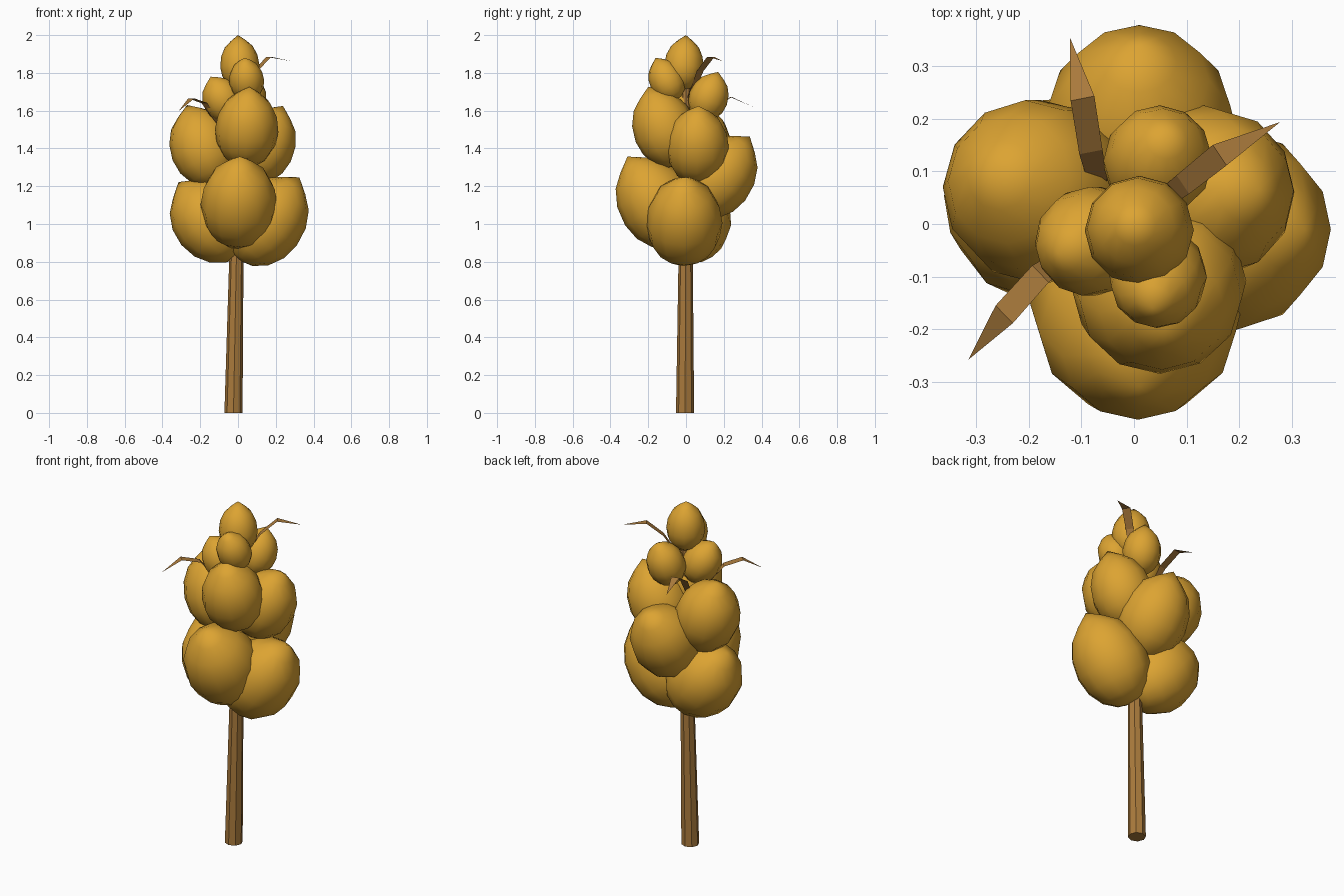
import bpy, bmesh, math
from mathutils import Vector

if "Cube" in bpy.data.objects:
    bpy.data.objects.remove(bpy.data.objects["Cube"])


def material(name, rgb):
    m = bpy.data.materials.new(name)
    m.diffuse_color = (*rgb, 1)
    m.use_nodes = True
    m.node_tree.nodes["Principled BSDF"].inputs["Base Color"].default_value = m.diffuse_color
    return m


GOLD = material("golden grain", (0.72, 0.37, 0.032))
BROWN = material("straw brown", (0.40, 0.195, 0.045))


def finish(name, bm, mat, smooth=False):
    bmesh.ops.recalc_face_normals(bm, faces=bm.faces)
    me = bpy.data.meshes.new(name)
    bm.to_mesh(me)
    bm.free()
    me.materials.append(mat)
    for p in me.polygons:
        p.use_smooth = smooth
    ob = bpy.data.objects.new(name, me)
    bpy.context.collection.objects.link(ob)
    return ob


def grain(name, centre, radius, tip):
    """Egg-shaped kernel with a pointed tip, leaning towards the tip."""
    c, t = Vector(centre), Vector(tip)
    axis = t - c
    length = axis.length
    bm = bmesh.new()
    bmesh.ops.create_uvsphere(bm, u_segments=12, v_segments=8, radius=1)
    rot = Vector((0, 0, 1)).rotation_difference(axis)
    for v in bm.verts:
        x, y, z = v.co
        if z > 0.99:
            h = length
        elif z > 0:
            h = z * length * 0.89
        else:
            h = z * radius * 1.2
        v.co = c + rot @ Vector((x * radius, y * radius, h))
    finish(name, bm, GOLD, True)


def leaf(name, path, widths):
    """Folded blade: pairs of edge points along a path, closing in a point."""
    pts = [Vector(p) for p in path]
    d = pts[-1] - pts[0]
    side = Vector((-d.y, d.x, 0)).normalized()
    bm = bmesh.new()
    rows = [(bm.verts.new(p - side * w / 2), bm.verts.new(p + side * w / 2))
            for p, w in zip(pts, widths)]
    for a, b in zip(rows, rows[1:]):
        bm.faces.new((a[0], b[0], b[1], a[1]))
    end = bm.verts.new(pts[-1])
    bm.faces.new((rows[-1][0], end, rows[-1][1]))
    finish(name, bm, BROWN)


# Stem: slightly bent, tapering eight-sided stalk
bm = bmesh.new()
rings = []
for x, y, z, r in [(-0.024, -0.005, 0, 0.048), (-0.009, -0.002, 0.8, 0.038),
                   (0, 0, 1.3, 0.031), (0.005, 0, 1.8, 0.022)]:
    rings.append([bm.verts.new((x + r * math.cos(k * math.pi / 4),
                                y + r * math.sin(k * math.pi / 4), z)) for k in range(8)])
for a, b in zip(rings, rings[1:]):
    for k in range(8):
        bm.faces.new((a[k], a[(k + 1) % 8], b[(k + 1) % 8], b[k]))
bm.faces.new(rings[0][::-1])
bm.faces.new(rings[-1])
finish("stem", bm, BROWN)

# Large lower grains
grain("lower_grain_front", (0.005, -0.15, 1.10), 0.203, (0.01, -0.31, 1.357))
grain("lower_grain_right", (0.147, -0.01, 1.005), 0.203, (0.325, -0.01, 1.247))
grain("lower_grain_left", (-0.145, 0.04, 1.015), 0.2, (-0.315, 0.07, 1.222))
grain("lower_grain_back", (0.01, 0.165, 1.24), 0.188, (0.01, 0.338, 1.462))

# Middle grains
grain("middle_grain_front", (0.046, -0.11, 1.495), 0.168, (0.06, -0.20, 1.726))
grain("middle_grain_left", (-0.182, 0.062, 1.40), 0.176, (-0.27, 0.10, 1.63))
grain("middle_grain_right", (0.13, 0.06, 1.405), 0.167, (0.238, 0.065, 1.625))

# Small upper grains
grain("upper_grain_front", (0.046, -0.10, 1.755), 0.093, (0.035, -0.16, 1.88))
grain("upper_grain_left", (-0.08, -0.033, 1.655), 0.105, (-0.145, -0.055, 1.78))
grain("upper_grain_back", (0.045, 0.118, 1.665), 0.104, (0.065, 0.17, 1.805))
grain("top_grain", (0.01, -0.012, 1.835), 0.104, (0, 0, 2.0))

# Three folded husk blades
leaf("blade_right", [(0.02, 0.02, 1.67), (0.093, 0.075, 1.81),
                     (0.163, 0.131, 1.885), (0.278, 0.194, 1.863)], (0.03, 0.043, 0.047))
leaf("blade_back", [(-0.06, 0.04, 1.46), (-0.082, 0.137, 1.61),
                    (-0.098, 0.239, 1.672), (-0.122, 0.355, 1.62)], (0.03, 0.045, 0.046))
leaf("blade_left", [(-0.08, -0.03, 1.50), (-0.178, -0.095, 1.64),
                    (-0.247, -0.172, 1.665), (-0.315, -0.258, 1.597)], (0.03, 0.045, 0.047))
